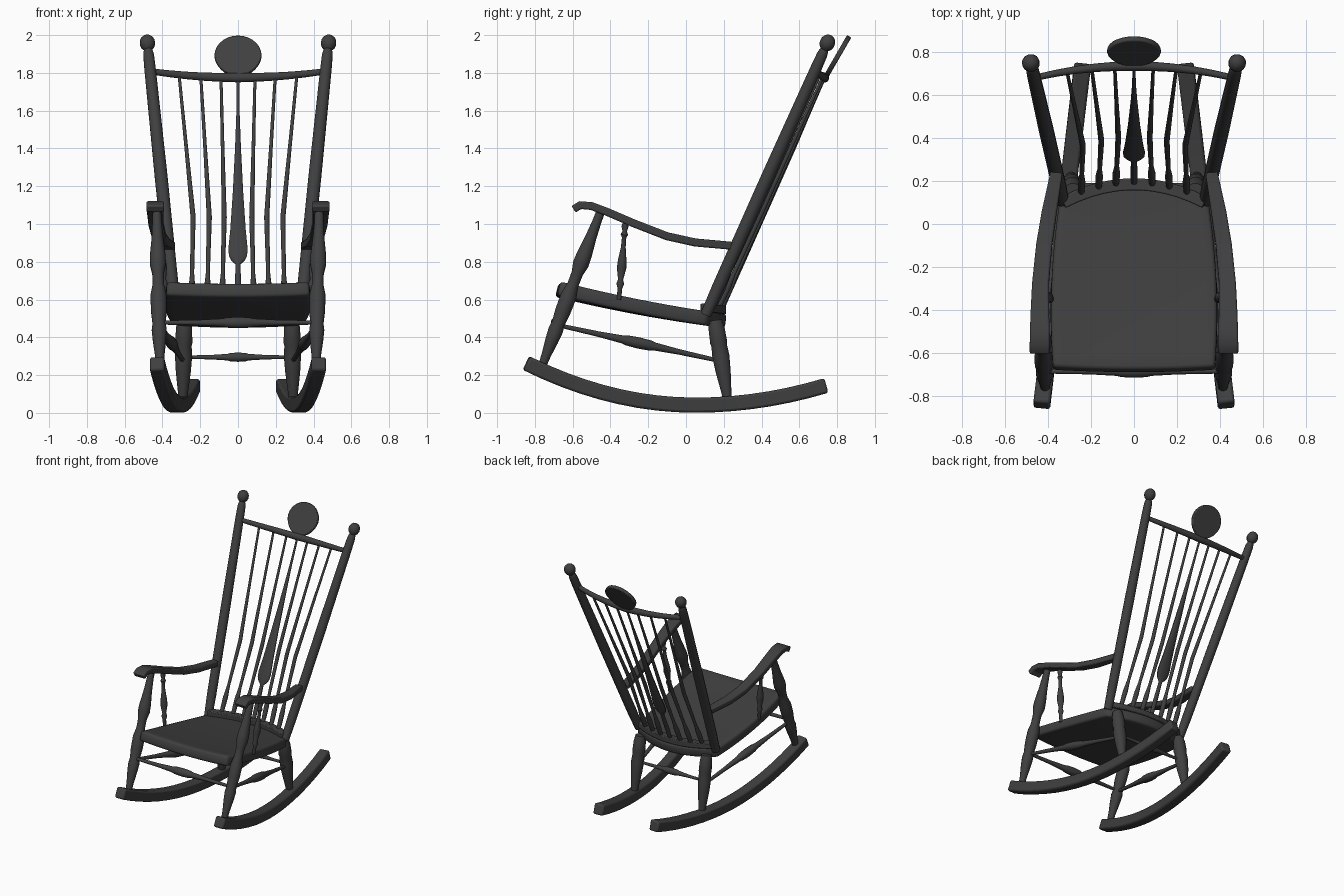
import bpy, bmesh, math
from mathutils import Vector

cube = bpy.data.objects.get("Cube")
if cube:
    bpy.data.objects.remove(cube, do_unlink=True)

stain = bpy.data.materials.new("dark_stained_wood")
stain.use_nodes = True
colour = (0.05, 0.05, 0.05, 1)
stain.diffuse_color = colour
stain.node_tree.nodes["Principled BSDF"].inputs["Base Color"].default_value = colour


def finish(name, bm, mirror=False, bevel=0, solid=0):
    """Turn a bmesh into a shaded object with its modifiers."""
    bmesh.ops.recalc_face_normals(bm, faces=bm.faces)
    mesh = bpy.data.meshes.new(name)
    bm.to_mesh(mesh)
    bm.free()
    mesh.materials.append(stain)
    obj = bpy.data.objects.new(name, mesh)
    bpy.context.collection.objects.link(obj)
    bpy.ops.object.select_all(action='DESELECT')
    obj.select_set(True)
    bpy.context.view_layer.objects.active = obj
    bpy.ops.object.shade_smooth_by_angle(angle=math.radians(40))
    if solid:
        mod = obj.modifiers.new("thickness", 'SOLIDIFY')
        mod.thickness, mod.offset = solid, -1
    if bevel:
        mod = obj.modifiers.new("soft_edges", 'BEVEL')
        mod.width, mod.segments = bevel, 2
        mod.limit_method, mod.angle_limit = 'ANGLE', math.radians(40)
    if mirror:
        obj.modifiers.new("other_side", 'MIRROR')
    return obj


def sweep(name, points, sizes, box=False, **options):
    """Skin rings of half width and half height along a path."""
    points = [Vector(p) for p in points]
    n = 4 if box else 12
    bm = bmesh.new()
    rings = []
    for i, (p, (w, h)) in enumerate(zip(points, sizes)):
        along = (points[min(i + 1, len(points) - 1)] - points[max(i - 1, 0)]).normalized()
        ref = Vector((0, 1, 0)) if abs(along.x) > 0.8 else Vector((1, 0, 0))
        up = along.cross(ref).normalized()
        side = up.cross(along)
        ring = []
        for k in range(n):
            a = math.tau * (k + 0.5) / n
            grow = math.sqrt(2) if box else 1
            ring.append(bm.verts.new(p + side * w * grow * math.cos(a) + up * h * grow * math.sin(a)))
        rings.append(ring)
    for a, b in zip(rings, rings[1:]):
        for k in range(n):
            bm.faces.new((a[k], a[(k + 1) % n], b[(k + 1) % n], b[k]))
    bm.faces.new(rings[0])
    bm.faces.new(rings[-1])
    return finish(name, bm, **options)


def turned(name, start, end, profile, mirror=False):
    """A straight lathe-turned piece; profile is (fraction, radius)."""
    a, b = Vector(start), Vector(end)
    return sweep(name, [a.lerp(b, t) for t, r in profile], [(r, r) for t, r in profile], mirror=mirror)


# Seat: a dished slab sloping to the back, with a bowed rear edge
def seat_point(u, t):
    front = -0.675 + 0.012 * u * u
    back = 0.215 - 0.1 * u * u
    half = 0.375 + 0.06 * t - 0.09 * t * t
    y = front + (back - front) * t
    s = (y + 0.66) / 0.86
    z = 0.695 - 0.17 * s - 0.05 * s * (1 - s) - 0.012 * (1 - u * u) * (1 - s)
    return Vector((u * half, y, z))


bm = bmesh.new()
cols, rows = 16, 14
grid = [[bm.verts.new(seat_point(2 * i / cols - 1, j / rows)) for i in range(cols + 1)]
        for j in range(rows + 1)]
for j in range(rows):
    for i in range(cols):
        bm.faces.new((grid[j][i], grid[j][i + 1], grid[j + 1][i + 1], grid[j + 1][i]))
finish("seat", bm, bevel=0.016, solid=0.075)


# Curved strip on the seat that holds the spindles
def strip_y(x):
    return 0.185 - 0.09 * (x / 0.34) ** 2


xs = [-0.33 + 0.06 * i for i in range(12)]
sweep("spindle_strip", [(x, strip_y(x), 0.545 + 0.15 * (0.185 - strip_y(x))) for x in xs],
      [(0.028, 0.022)] * len(xs), box=True, bevel=0.006)

# Back posts with ball finials
post = [(0, 0.03), (0.1, 0.034), (0.5, 0.035), (0.88, 0.031), (0.93, 0.029), (0.945, 0.024)]
post += [(0.972 + 0.028 * math.cos(a), 0.042 * math.sin(a))
         for a in [math.radians(d) for d in (150, 125, 100, 75, 50, 25, 4)]]
turned("back_posts", (0.332, 0.105, 0.52), (0.484, 0.767, 2.0), post, mirror=True)


# Crest rail, bowed back and dipping in the middle
def rail_point(x):
    k = (x / 0.44) ** 2
    return Vector((x, 0.735 - 0.05 * k, 1.775 + 0.03 * k))


xs = [-0.45 + 0.09 * i for i in range(11)]
sweep("crest_rail", [rail_point(x) for x in xs],
      [(0.024 - 0.02 * abs(x), 0.026 - 0.02 * abs(x)) for x in xs])

# Headrest: a tilted rounded plate
bm = bmesh.new()
tilt = Vector((0, 0.5, 0.866))
normal = Vector((0, 0.866, -0.5))
ring = []
for k in range(28):
    a = math.tau * k / 28
    u, v = 0.125 * math.cos(a), 0.122 * math.sin(a)
    if v < 0:
        u *= 1 + 0.8 * v
    ring.append(bm.verts.new(Vector((u, 0.803, 1.888)) + tilt * v - normal * 0.013))
face = bm.faces.new(ring)
out = bmesh.ops.extrude_face_region(bm, geom=[face])
bmesh.ops.translate(bm, vec=normal * 0.026,
                    verts=[g for g in out["geom"] if isinstance(g, bmesh.types.BMVert)])
finish("headrest", bm, bevel=0.006)

# Back spindles: foot, waist and top positions across the chair
thin = [(0, 0.014), (0.06, 0.017), (0.1, 0.018), (0.16, 0.011), (0.4, 0.014), (0.7, 0.01), (1, 0.008)]
for place, foot, waist, top in (("inner", 0.085, 0.073, 0.09), ("middle", 0.165, 0.152, 0.197),
                                ("outer", 0.246, 0.238, 0.312)):
    a, b = Vector((foot, strip_y(foot), 0.54)), rail_point(top)
    path = []
    for t, r in thin:
        p = a.lerp(b, t)
        p.x = foot + (waist - foot) * t / 0.4 if t <= 0.4 else waist + (top - waist) * (t - 0.4) / 0.6
        path.append(p)
    sweep(place + "_spindles", path, [(r, r) for t, r in thin], mirror=True)

# Central paddle-shaped splat
paddle = [(0, 0.014), (0.1, 0.018), (0.2, 0.013), (0.215, 0.035), (0.235, 0.049), (0.265, 0.053),
          (0.34, 0.043), (0.5, 0.029), (0.7, 0.016), (0.85, 0.009), (1, 0.007)]
a, b = Vector((0, strip_y(0), 0.54)), rail_point(0)
sweep("centre_splat", [a.lerp(b, t) for t, r in paddle], [(r, min(r, 0.013)) for t, r in paddle])

# Arms: flat, wavy and curling down at the front
arm_path = [(0.438, -0.595, 1.078), (0.438, -0.56, 1.1), (0.438, -0.5, 1.095), (0.438, -0.42, 1.065),
            (0.435, -0.28, 1.005), (0.418, -0.1, 0.935), (0.395, 0.05, 0.902), (0.36, 0.24, 0.885)]
widths = [0.047, 0.047, 0.046, 0.043, 0.039, 0.037, 0.035, 0.028]
sweep("arms", arm_path, [(w, 0.021) for w in widths], box=True, bevel=0.008, mirror=True)

# Front legs rising past the seat to the arms
front_leg = [(0, 0.022), (0.08, 0.026), (0.17, 0.036), (0.24, 0.041), (0.28, 0.036), (0.36, 0.043),
             (0.46, 0.044), (0.53, 0.031), (0.6, 0.032), (0.66, 0.044), (0.72, 0.042),
             (0.83, 0.031), (0.93, 0.025), (1, 0.024)]
turned("front_legs", (0.413, -0.765, 0.24), (0.43, -0.45, 1.07), front_leg, mirror=True)

# Short arm supports
support = [(0, 0.012), (0.14, 0.013), (0.2, 0.021), (0.25, 0.014), (0.4, 0.026), (0.5, 0.023),
           (0.66, 0.013), (0.78, 0.012), (0.82, 0.02), (0.86, 0.012), (0.92, 0.019), (1, 0.012)]
turned("arm_supports", (0.385, -0.355, 0.6), (0.425, -0.32, 1.02), support, mirror=True)

# Rear legs
rear_leg = [(0, 0.024), (0.12, 0.029), (0.35, 0.041), (0.55, 0.047), (0.68, 0.043), (0.72, 0.047),
            (0.9, 0.044), (1, 0.036)]
turned("rear_legs", (0.292, 0.22, 0.07), (0.285, 0.155, 0.49), rear_leg, mirror=True)

# Stretchers between the legs
stretcher = [(0, 0.011), (0.25, 0.015), (0.4, 0.022), (0.43, 0.028), (0.5, 0.031),
             (0.57, 0.028), (0.6, 0.022), (0.75, 0.015), (1, 0.011)]
turned("side_stretchers", (0.415, -0.68, 0.465), (0.29, 0.18, 0.275), stretcher, mirror=True)
turned("front_stretcher", (-0.41, -0.685, 0.478), (0.41, -0.685, 0.478), stretcher)
turned("rear_stretcher", (-0.28, 0.18, 0.295), (0.28, 0.18, 0.295),
       [(t, r * 0.82) for t, r in stretcher])

# Rockers: bent runners closing in towards the back
path = []
for i in range(17):
    y = -0.845 + 1.585 * i / 16
    bend = 0.277 if y < 0.05 else 0.217
    path.append((0.328 - 0.12 * y, y, 0.041 + bend * (y - 0.05) ** 2))
sweep("rockers", path, [(0.039, 0.04)] * len(path), box=True, bevel=0.012, mirror=True)
